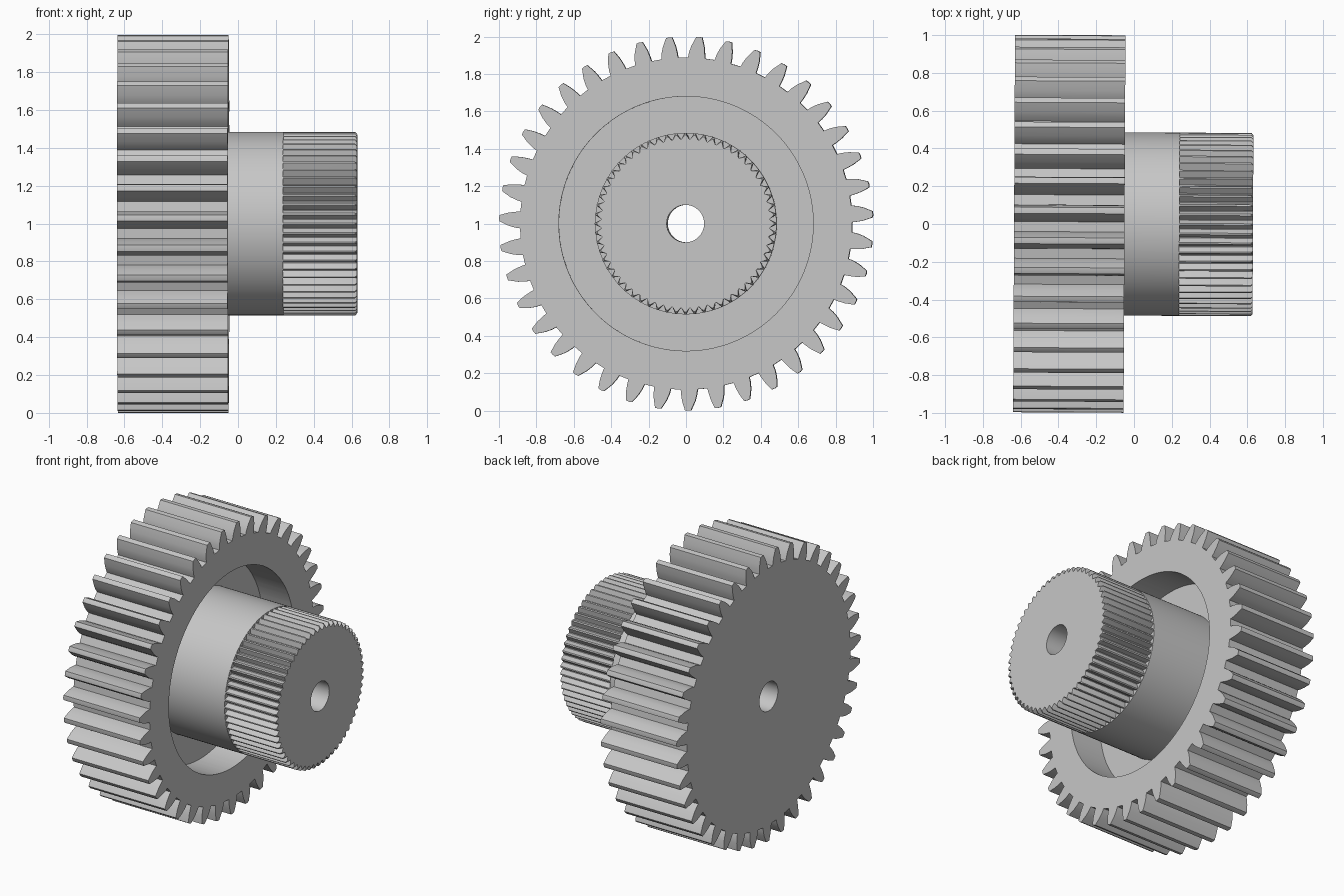
import bpy, bmesh
from math import radians, sin, cos, tau

if "Cube" in bpy.data.objects:
    bpy.data.objects.remove(bpy.data.objects["Cube"])

# One plain steel colour
steel = bpy.data.materials.new("steel_grey")
steel.use_nodes = True
GREY = (0.57, 0.57, 0.57, 1)
steel.diffuse_color = GREY
steel.node_tree.nodes["Principled BSDF"].inputs["Base Color"].default_value = GREY

AXIS_Z = 1.0
TILT = -0.005          # tiny yaw of the shaft axis
BORE = 0.10
HUB_R = 0.485
BACK, FACE, FLOOR, SPLINE, END = -0.635, -0.05, -0.29, 0.24, 0.63


def ring_of_teeth(count, phase, tooth):
    """Repeat one tooth, given as (offset in degrees, radius), around the axis."""
    return [(radians(phase + offset) + tau * i / count, r)
            for i in range(count) for offset, r in tooth]


def circle(outline, r):
    return [(a, r) for a, _ in outline]


def loft(name, rings):
    """Join rings (x, outline) in a closed loop, giving a solid with a bore."""
    bm = bmesh.new()
    loops = [[bm.verts.new((x, r * cos(a), r * sin(a))) for a, r in outline]
             for x, outline in rings]
    for k, first in enumerate(loops):
        second = loops[(k + 1) % len(loops)]
        for i in range(len(first)):
            j = (i + 1) % len(first)
            bm.faces.new((first[i], first[j], second[j], second[i]))
    bmesh.ops.recalc_face_normals(bm, faces=bm.faces)
    mesh = bpy.data.meshes.new(name)
    bm.to_mesh(mesh)
    bm.free()
    mesh.materials.append(steel)
    obj = bpy.data.objects.new(name, mesh)
    bpy.context.collection.objects.link(obj)
    obj.location.z = AXIS_Z
    obj.rotation_euler.z = TILT
    bpy.ops.object.select_all(action='DESELECT')
    obj.select_set(True)
    bpy.context.view_layer.objects.active = obj
    bpy.ops.object.shade_smooth_by_angle(angle=radians(20))
    return obj


# Gear wheel: flat back, toothed rim, recessed front
tooth = [(-2.5, 0.888), (-2.3, 0.915), (-1.9, 0.95), (-1.0, 0.998),
         (0, 1.0), (0.9, 0.998), (2.3, 0.95), (3.0, 0.915), (3.3, 0.888)]
teeth = ring_of_teeth(39, 2.95, tooth)
bore, recess = circle(teeth, BORE), circle(teeth, 0.68)
loft("gear_wheel", [(BACK, bore), (BACK, teeth), (FACE, teeth),
                    (FACE, recess), (FLOOR, recess), (FLOOR, bore)])

# Plain hub collar rising from the recess
plain = ring_of_teeth(120, 0, [(0, HUB_R)])
bore = circle(plain, BORE)
loft("hub_collar", [(FLOOR, bore), (FLOOR, plain), (SPLINE, plain), (SPLINE, bore)])

# Serrated shaft end with a small chamfer
serration = [(-2.7, 0.452), (-0.5, HUB_R), (0.5, HUB_R), (2.7, 0.452)]
splines = ring_of_teeth(60, 0, serration)
chamfer = [(a, min(r, 0.473)) for a, r in splines]
bore = circle(splines, BORE)
loft("splined_end", [(SPLINE, bore), (SPLINE, splines), (END - 0.01, splines),
                     (END, chamfer), (END, bore)])
